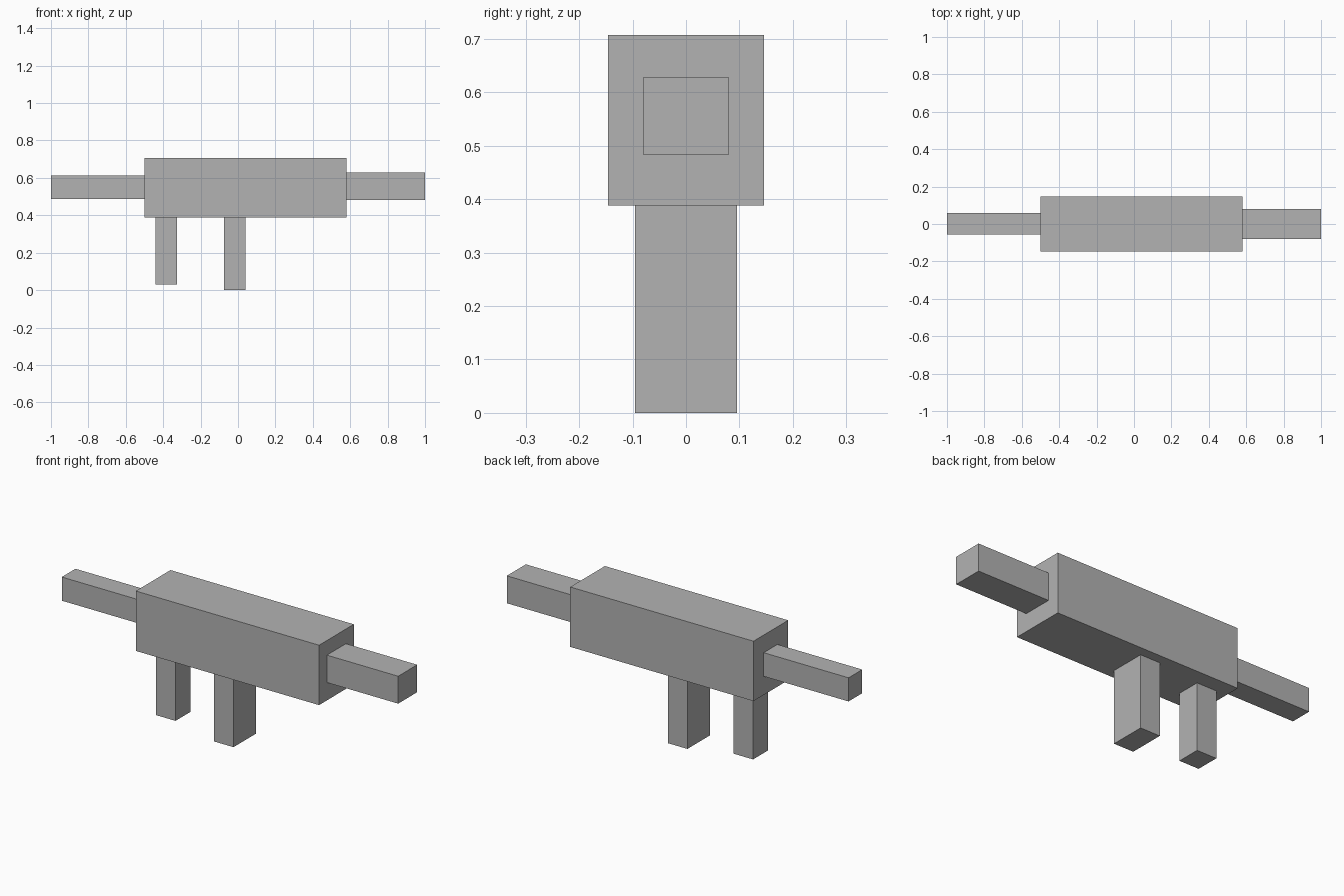
import bpy
from mathutils import Vector

cube = bpy.data.objects.get("Cube")
if cube:
    bpy.data.objects.remove(cube, do_unlink=True)

grey = bpy.data.materials.new("plain_grey")
grey.use_nodes = True
colour = (0.45, 0.45, 0.45, 1)
grey.diffuse_color = colour
grey.node_tree.nodes["Principled BSDF"].inputs["Base Color"].default_value = colour


def box(name, low, high):
    """Add a flat-sided box spanning two opposite corners."""
    low, high = Vector(low), Vector(high)
    bpy.ops.mesh.primitive_cube_add(size=1)
    obj = bpy.context.object
    obj.name = name
    for v in obj.data.vertices:
        v.co = (low + high) / 2 + v.co * (high - low)
    obj.data.materials.append(grey)
    return obj


# Main block
box("body", (-0.5, -0.146, 0.388), (0.58, 0.146, 0.707))

# Bars projecting from each end
box("left_bar", (0.58, -0.08, 0.483), (1.0, 0.08, 0.629))
box("right_bar", (-1.0, -0.055, 0.487), (-0.5, 0.06, 0.613))

# Two posts hanging below the body
box("middle_post", (-0.075, -0.095, 0), (0.04, 0.095, 0.388))
box("end_post", (-0.44, -0.062, 0.03), (-0.325, 0.064, 0.388))
